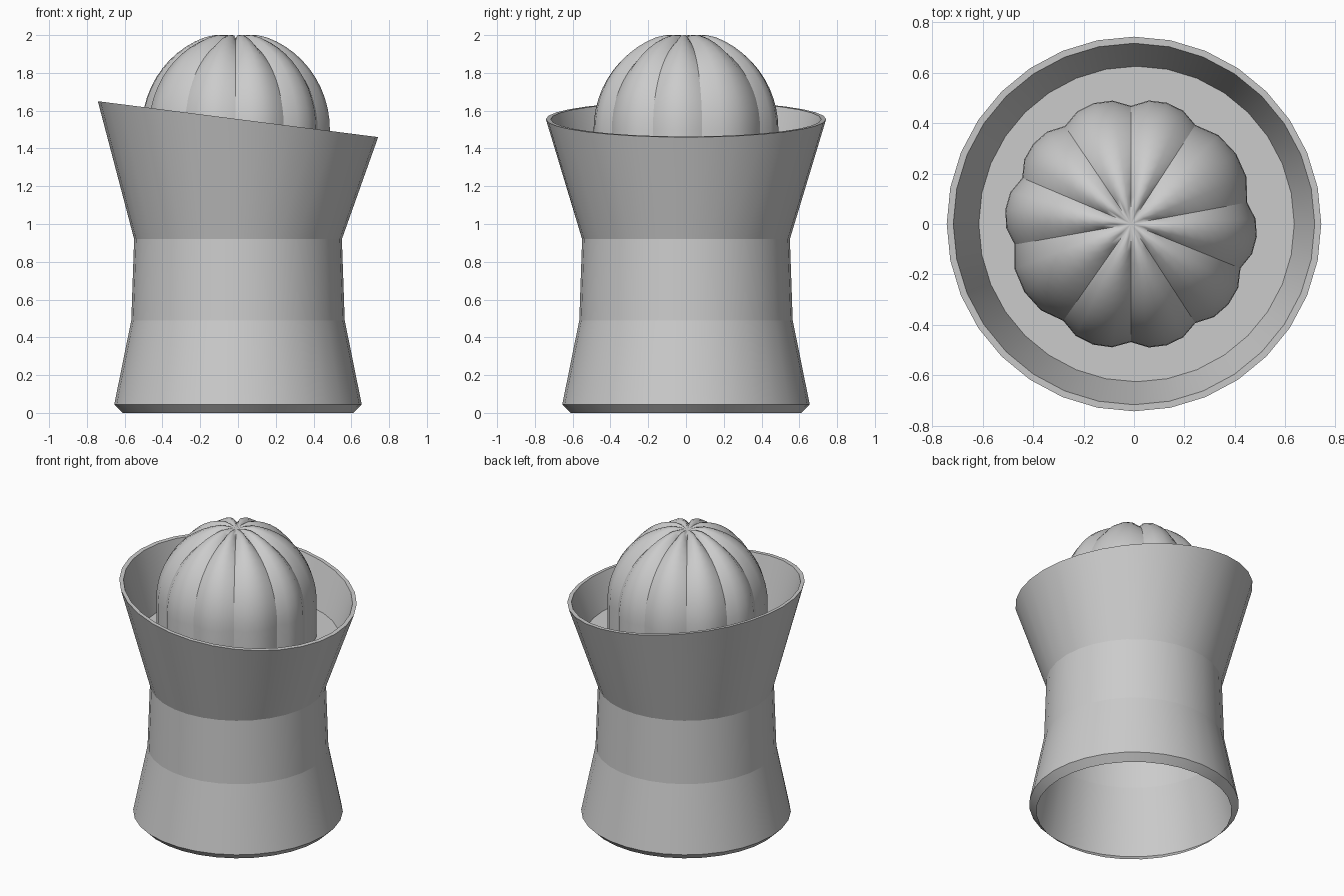
import bpy, bmesh, math
from math import sin, cos, pi, radians

if "Cube" in bpy.data.objects:
    bpy.data.objects.remove(bpy.data.objects["Cube"])


def make_object(name, bm):
    bmesh.ops.recalc_face_normals(bm, faces=bm.faces[:])
    for f in bm.faces:
        f.smooth = True
    mesh = bpy.data.meshes.new(name)
    bm.to_mesh(mesh)
    bm.free()
    obj = bpy.data.objects.new(name, mesh)
    bpy.context.collection.objects.link(obj)
    return obj


def bridge(bm, low, high):
    n = len(low)
    for i in range(n):
        bm.faces.new((low[i], low[(i + 1) % n], high[(i + 1) % n], high[i]))


def lathe(name, profile, sides, cap):
    """Rings of (radius, height, slope along x, x offset); every ring is a crisp edge."""
    bm = bmesh.new()
    rings = []
    for r, z, slope, cx in profile:
        ring = []
        for i in range(sides):
            a = 2 * pi * i / sides
            x = cx + r * cos(a)
            ring.append(bm.verts.new((x, r * sin(a), z + slope * x)))
        rings.append(ring)
    for low, high in zip(rings, rings[1:]):
        bridge(bm, low, high)
    if cap:
        bm.faces.new(rings[-1])
    for ring in rings:
        for i in range(sides):
            bm.edges.get((ring[i], ring[(i + 1) % sides])).smooth = False
    return make_object(name, bm)


# Body: hollow waisted shell, slanted rim, and the bowl inside with its floor
TILT = -0.128
lathe("juicer_body", [
    (0.61, 0.0, 0, 0),
    (0.655, 0.045, 0, 0),
    (0.565, 0.49, 0, 0),
    (0.55, 0.92, 0, 0),
    (0.742, 1.555, TILT, 0),
    (0.716, 1.555, TILT, 0),
    (0.625, 1.25, 0, 0.01),
], 32, True)

# Reamer: dome with ten lobes between sharp grooves, on a straight skirt
GROOVES = [-22, 10.5, 57, 90, 124, 157, 190, 235, 270, 303]
SUB, ROWS = 4, 14
CX, CZ, RADIUS, HEIGHT, BUMP = -0.012, 1.5, 0.468, 0.484, 0.033

columns = []  # (angle, bulge), zero bulge marks a groove
for i, start in enumerate(GROOVES):
    end = GROOVES[i + 1] if i < 9 else GROOVES[0] + 360
    for k in range(SUB):
        t = k / SUB
        columns.append((radians(start + (end - start) * t), sin(pi * t) ** 0.65))

bm = bmesh.new()
rings = []
for row in range(ROWS + 1):
    if row == 0:                        # skirt foot on the bowl floor
        theta, drop = pi / 2, CZ - 1.25
    else:
        theta, drop = pi / 2 * (1 - (row - 1) / ROWS), 0
    fade = min(1, sin(theta) / 0.18)
    ring = []
    for a, bulge in columns:
        b = BUMP * bulge * fade
        r = (RADIUS + b) * sin(theta)
        z = CZ - drop + (HEIGHT + b) * cos(theta)
        ring.append(bm.verts.new((CX + r * cos(a), r * sin(a), min(z, 2.0))))
    rings.append(ring)
for low, high in zip(rings, rings[1:]):
    bridge(bm, low, high)
pole = bm.verts.new((CX, 0, CZ + HEIGHT))
top = rings[-1]
for i in range(len(top)):
    bm.faces.new((top[i], top[(i + 1) % len(top)], pole))
for low, high in zip(rings, rings[1:]):
    for i, (a, bulge) in enumerate(columns):
        if bulge == 0:
            bm.edges.get((low[i], high[i])).smooth = False
make_object("reamer_dome", bm)
